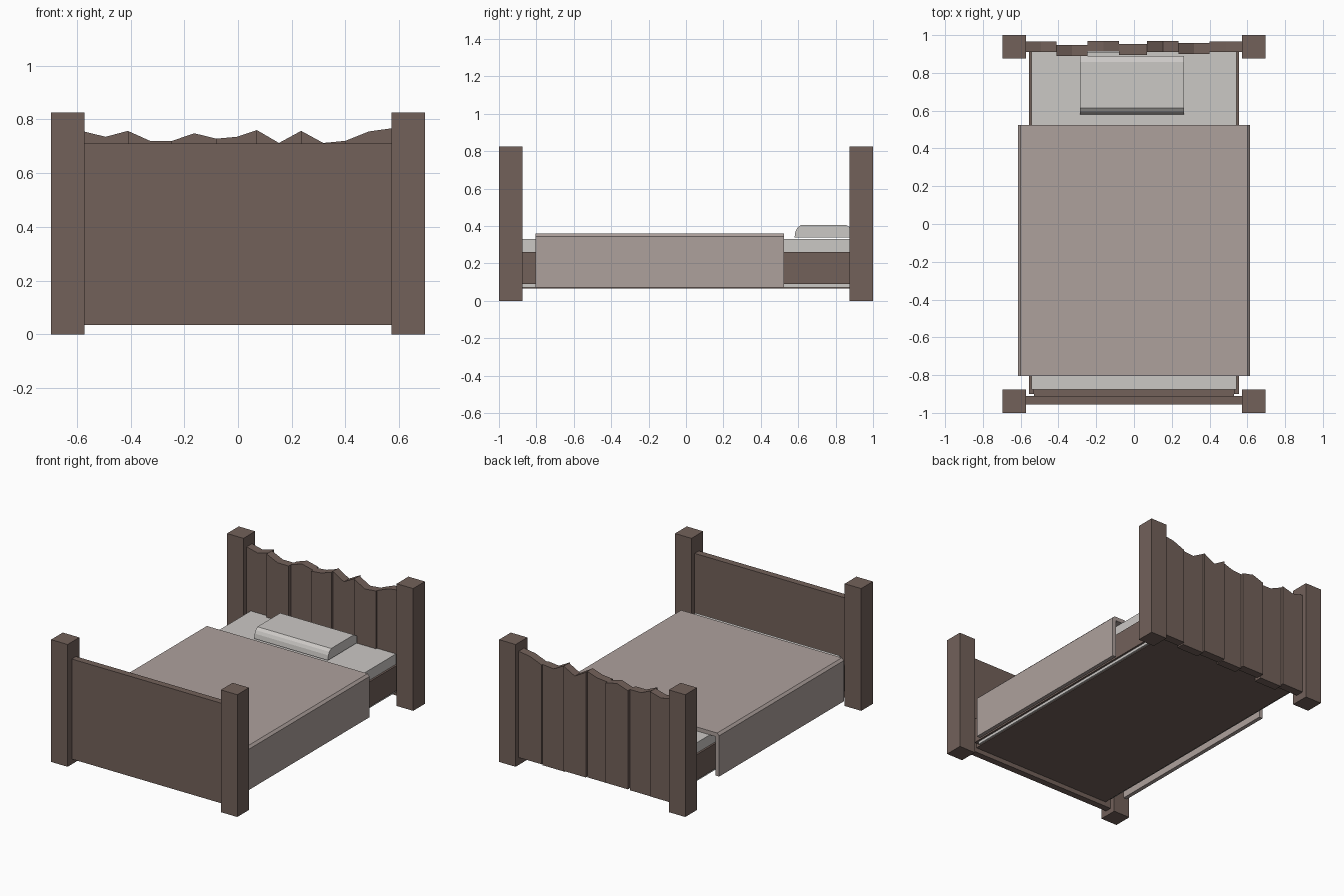
import bpy, bmesh

if "Cube" in bpy.data.objects:
    bpy.data.objects.remove(bpy.data.objects["Cube"])

def material(name, rgb):
    m = bpy.data.materials.new(name)
    m.diffuse_color = (*rgb, 1)
    m.use_nodes = True
    m.node_tree.nodes["Principled BSDF"].inputs["Base Color"].default_value = m.diffuse_color
    return m

WOOD = material("dark wood", (0.17, 0.12, 0.102))
CLOTH = material("blanket taupe", (0.42, 0.355, 0.335))
LINEN = material("pale linen", (0.60, 0.58, 0.56))

def prism(name, profile, axis, a, b, mat):
    """Extrude a 2D profile along x (profile is y,z) or y (profile is x,z)."""
    bm = bmesh.new()
    place = (lambda p, t: (t, p[0], p[1])) if axis == 'x' else (lambda p, t: (p[0], t, p[1]))
    ra, rb = ([bm.verts.new(place(p, t)) for p in profile] for t in (a, b))
    bm.faces.new(ra)
    bm.faces.new(rb)
    n = len(profile)
    for i in range(n):
        j = (i + 1) % n
        bm.faces.new((ra[i], ra[j], rb[j], rb[i]))
    bmesh.ops.recalc_face_normals(bm, faces=bm.faces)
    me = bpy.data.meshes.new(name)
    bm.to_mesh(me)
    bm.free()
    me.materials.append(mat)
    ob = bpy.data.objects.new(name, me)
    bpy.context.collection.objects.link(ob)
    return ob

def box(name, x, y, z, mat):
    return prism(name, [(x[0], z[0]), (x[1], z[0]), (x[1], z[1]), (x[0], z[1])], 'y', *y, mat)

# Corner posts and side rails
for s, side in ((-1, "left"), (1, "right")):
    for t, end in ((-1, "foot"), (1, "head")):
        box(f"{end}_post_{side}", (s * 0.572, s * 0.695), (t * 0.875, t * 1.0), (0, 0.825), WOOD)
    box(f"side_rail_{side}", (s * 0.53, s * 0.555), (-0.90, 0.91), (0.09, 0.26), WOOD)

# Footboard
box("footboard", (-0.575, 0.575), (-0.955, -0.91), (0.035, 0.71), WOOD)

# Headboard planks: uneven tops and staggered depths
edges = [-0.575, -0.41, -0.245, -0.08, 0.07, 0.235, 0.40, 0.575]
tops = [.755, .735, .757, .72, .72, .748, .728, .735, .76, .712, .757, .712, .72, .755, .767]
fronts = [0.91, 0.89, 0.913, 0.895, 0.911, 0.90, 0.91]
bottoms = [0.05, 0.04, 0.055, 0.045, 0.05, 0.04, 0.05]
for i, y in enumerate(fronts):
    l, r = edges[i], edges[i + 1]
    zl, zm, zr = tops[2 * i:2 * i + 3]
    prism(f"headboard_plank_{i + 1}",
          [(l, bottoms[i]), (r, bottoms[i]), (r, zr), ((l + r) / 2, zm), (l, zl)],
          'y', y, y + 0.057, WOOD)

# Mattress with wooden base underneath
box("mattress", (-0.542, 0.542), (-0.875, 0.91), (0.072, 0.33), LINEN)
box("bed_base", (-0.53, 0.53), (-0.91, 0.91), (0.066, 0.10), WOOD)

# Blanket: chamfered channel draped over the mattress
half = [(0.588, 0.07), (0.615, 0.07), (0.615, 0.345), (0.60, 0.36)]
outer = half + [(-x, z) for x, z in reversed(half)]
prism("blanket", outer + [(-0.588, 0.333), (0.588, 0.333)], 'y', -0.805, 0.525, CLOTH)

# Pillow with rounded front edge
prism("pillow", [(0.58, 0.338), (0.585, 0.37), (0.595, 0.39), (0.615, 0.405),
                 (0.857, 0.405), (0.89, 0.385), (0.89, 0.338)], 'x', -0.285, 0.265, LINEN)
